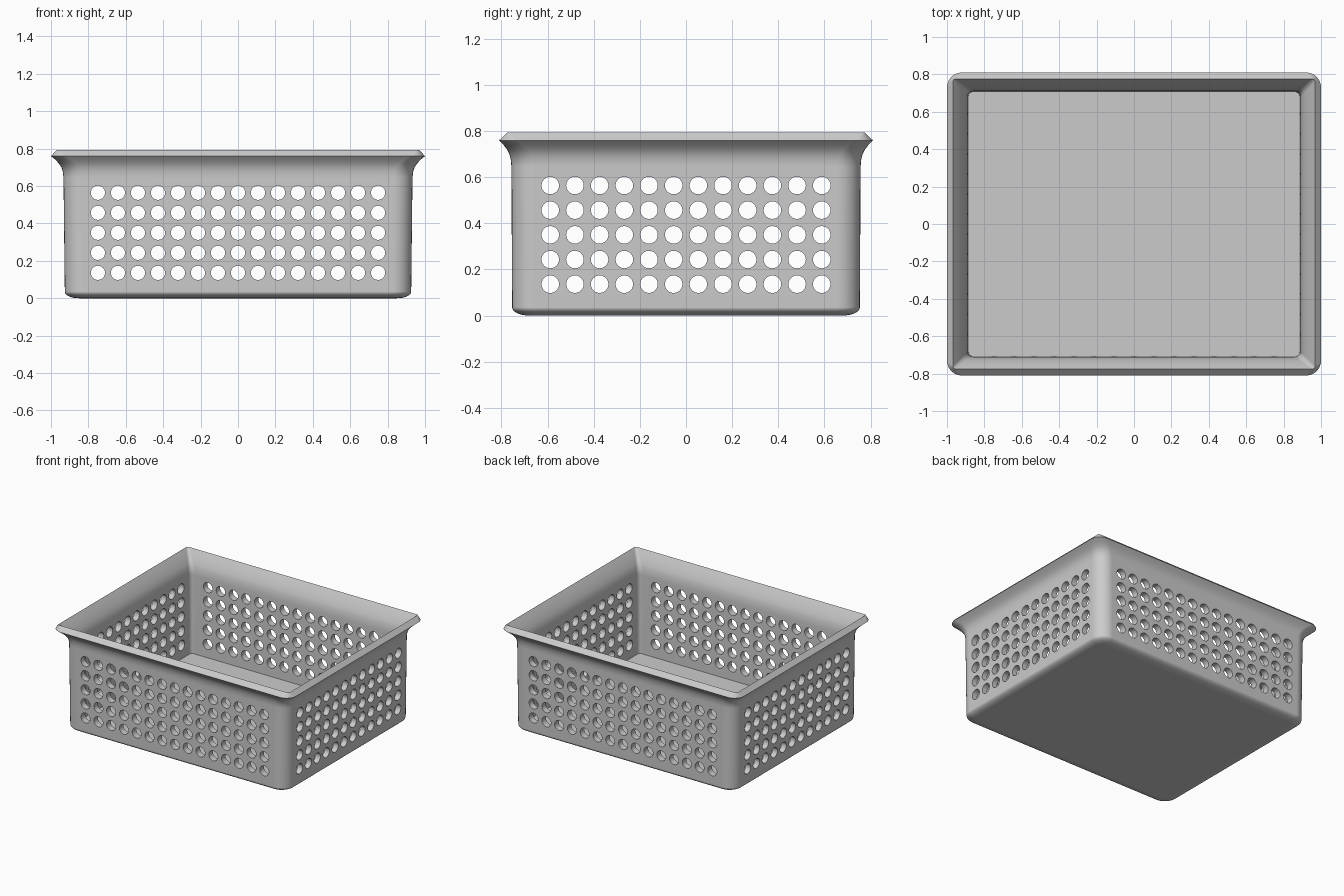
import bpy, bmesh, math
from mathutils import Matrix, Vector

if "Cube" in bpy.data.objects:
    bpy.data.objects.remove(bpy.data.objects["Cube"])

CORNER_STEPS = 8


def rounded_loop(bm, hx, hy, r, z):
    """Ring of vertices around a rounded rectangle."""
    verts = []
    for k, (sx, sy) in enumerate([(1, 1), (-1, 1), (-1, -1), (1, -1)]):
        cx, cy = sx * (hx - r), sy * (hy - r)
        for i in range(CORNER_STEPS + 1):
            a = math.pi / 2 * (k + i / CORNER_STEPS)
            verts.append(bm.verts.new((cx + r * math.cos(a), cy + r * math.sin(a), z)))
    return verts


# Section of the shell from the underside, over the rim, down to the floor
section = []
for i in range(7):  # rounded bottom edge
    a = math.pi / 2 * i / 6
    d = 1 - math.sin(a)
    section.append((0.926 - 0.075 * d, 0.754 - 0.075 * d, 0.10 - 0.06 * d, 0.035 * (1 - math.cos(a))))
section.append((0.933, 0.757, 0.10, 0.645))
for t, z in [(0.05, 0.675), (0.17, 0.70), (0.36, 0.72), (0.64, 0.74), (1.0, 0.76)]:  # outer flare
    section.append((0.933 + 0.067 * t, 0.757 + 0.053 * t, 0.10 - 0.02 * t, z))
section.append((0.968, 0.776, 0.015, 0.793))  # rim top
for t, z in [(0.72, 0.765), (0.46, 0.735), (0.24, 0.705), (0.09, 0.675), (0.0, 0.63)]:  # inner flare
    section.append((0.89 + 0.078 * t, 0.71 + 0.066 * t, 0.03 - 0.015 * t, z))
section.append((0.885, 0.705, 0.025, 0.035))  # floor edge

# Basket shell
bm = bmesh.new()
rings = [rounded_loop(bm, *s) for s in section]
for a, b in zip(rings, rings[1:]):
    n = len(a)
    for i in range(n):
        j = (i + 1) % n
        bm.faces.new((a[i], a[j], b[j], b[i]))
bm.faces.new(rings[0][::-1])
bm.faces.new(rings[-1])
bmesh.ops.recalc_face_normals(bm, faces=bm.faces)
mesh = bpy.data.meshes.new("basket")
bm.to_mesh(mesh)
bm.free()
basket = bpy.data.objects.new("basket", mesh)
bpy.context.collection.objects.link(basket)

grey = bpy.data.materials.new("light grey plastic")
grey.diffuse_color = (0.6, 0.6, 0.6, 1)
grey.use_nodes = True
grey.node_tree.nodes["Principled BSDF"].inputs["Base Color"].default_value = grey.diffuse_color
mesh.materials.append(grey)


# Round perforations through all four walls
def add_pin(bm, centre, axis):
    rot = Matrix.Rotation(math.pi / 2, 4, axis)
    bmesh.ops.create_cone(bm, cap_ends=True, segments=24, radius1=0.038, radius2=0.038,
                          depth=0.2, matrix=Matrix.Translation(Vector(centre)) @ rot)


bm = bmesh.new()
PITCH = 0.107
for row in range(5):
    z = 0.136 + PITCH * row
    for side in (-1, 1):
        for i in range(15):
            add_pin(bm, ((i - 7) * PITCH, side * 0.73, z), 'X')
        for i in range(12):
            add_pin(bm, (side * 0.91, (i - 5.5) * PITCH, z), 'Y')
cut_mesh = bpy.data.meshes.new("hole_cutter")
bm.to_mesh(cut_mesh)
bm.free()
cut_mesh.materials.append(grey)
cutter = bpy.data.objects.new("hole_cutter", cut_mesh)
bpy.context.collection.objects.link(cutter)
cutter.hide_render = True

bpy.ops.object.select_all(action='DESELECT')
basket.select_set(True)
bpy.context.view_layer.objects.active = basket
mod = basket.modifiers.new("holes", 'BOOLEAN')
mod.operation = 'DIFFERENCE'
mod.solver = 'EXACT'
mod.object = cutter
bpy.ops.object.modifier_apply(modifier=mod.name)
bpy.data.objects.remove(cutter)

# Smooth fillets and flares, flat walls
bpy.ops.object.shade_smooth_by_angle(angle=math.radians(30))
wn = basket.modifiers.new("flat walls", 'WEIGHTED_NORMAL')
wn.keep_sharp = True
